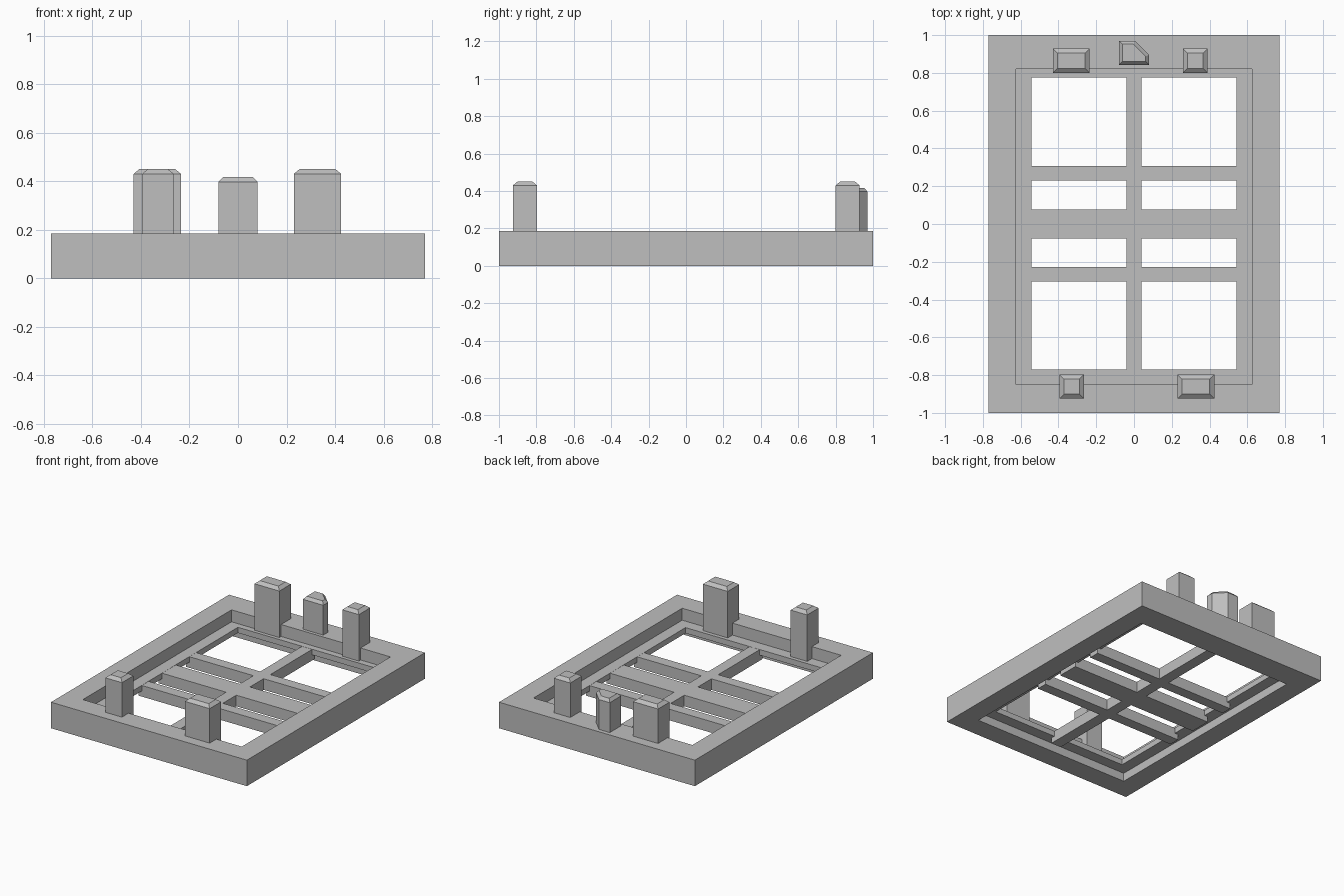
import bpy, bmesh

cube = bpy.data.objects.get("Cube")
if cube:
    bpy.data.objects.remove(cube, do_unlink=True)

grey = bpy.data.materials.new("plain_grey")
grey.use_nodes = True
colour = (0.52, 0.52, 0.52, 1)
grey.diffuse_color = colour
grey.node_tree.nodes["Principled BSDF"].inputs["Base Color"].default_value = colour

TOP, LEDGE, UNDER, BAR_BOTTOM = 0.185, 0.10, 0.06, 0.02


def loft(name, rings, closed=False):
    """Join rings of points; cap the ends, or close the loop into a frame."""
    bm = bmesh.new()
    loops = [[bm.verts.new(p) for p in ring] for ring in rings]
    n = len(loops[0])
    pairs = list(zip(loops, loops[1:]))
    if closed:
        pairs.append((loops[-1], loops[0]))
    else:
        bm.faces.new(loops[0][::-1])
        bm.faces.new(loops[-1])
    for a, b in pairs:
        for i in range(n):
            j = (i + 1) % n
            bm.faces.new((a[i], a[j], b[j], b[i]))
    bmesh.ops.recalc_face_normals(bm, faces=bm.faces)
    mesh = bpy.data.meshes.new(name)
    bm.to_mesh(mesh)
    bm.free()
    mesh.materials.append(grey)
    obj = bpy.data.objects.new(name, mesh)
    bpy.context.collection.objects.link(obj)
    return obj


def rect(x0, x1, y0, y1):
    return [(x0, y0), (x1, y0), (x1, y1), (x0, y1)]


def at(outline, z):
    return [(x, y, z) for x, y in outline]


def box(name, x0, x1, y0, y1, z0, z1):
    r = rect(x0, x1, y0, y1)
    return loft(name, [at(r, z0), at(r, z1)])


def post(name, outline, inner, height):
    """Upright post with a chamfered top."""
    return loft(name, [at(outline, LEDGE), at(outline, height - 0.02), at(inner, height)])


# Outer frame with a thin inner ledge
outer = rect(-0.77, 0.77, -1, 1)
recess = rect(-0.625, 0.625, -0.85, 0.82)
opening = rect(-0.543, 0.543, -0.77, 0.775)
section = [(outer, 0), (outer, TOP), (recess, TOP), (recess, LEDGE),
           (opening, LEDGE), (opening, UNDER), (recess, UNDER), (recess, 0)]
loft("frame", [at(r, z) for r, z in section], closed=True)

# Lattice bars, ending just under the ledge
bar_top = LEDGE - 0.001
box("long_bar", -0.04, 0.04, -0.8, 0.8, BAR_BOTTOM, bar_top)
for name, y0, y1 in (("front", -0.305, -0.228), ("middle", -0.077, 0.077), ("back", 0.23, 0.307)):
    box(name + "_cross_bar", -0.57, 0.57, y0, y1, BAR_BOTTOM, bar_top)

# Rectangular posts
c = 0.024
for name, x0, x1, y0, y1 in (
        ("back_wide_post", -0.43, -0.235, 0.80, 0.928),
        ("back_narrow_post", 0.26, 0.39, 0.80, 0.928),
        ("front_narrow_post", -0.395, -0.265, -0.925, -0.797),
        ("front_wide_post", 0.23, 0.425, -0.925, -0.797)):
    post(name, rect(x0, x1, y0, y1), rect(x0 + c, x1 - c, y0 + c, y1 - c), 0.45)

# Middle post with one cut corner
post("cut_corner_post",
     [(-0.08, 0.843), (0.08, 0.843), (0.08, 0.895), (0.005, 0.97), (-0.08, 0.97)],
     [(-0.062, 0.861), (0.062, 0.861), (0.062, 0.888), (-0.002, 0.952), (-0.062, 0.952)],
     0.417)
